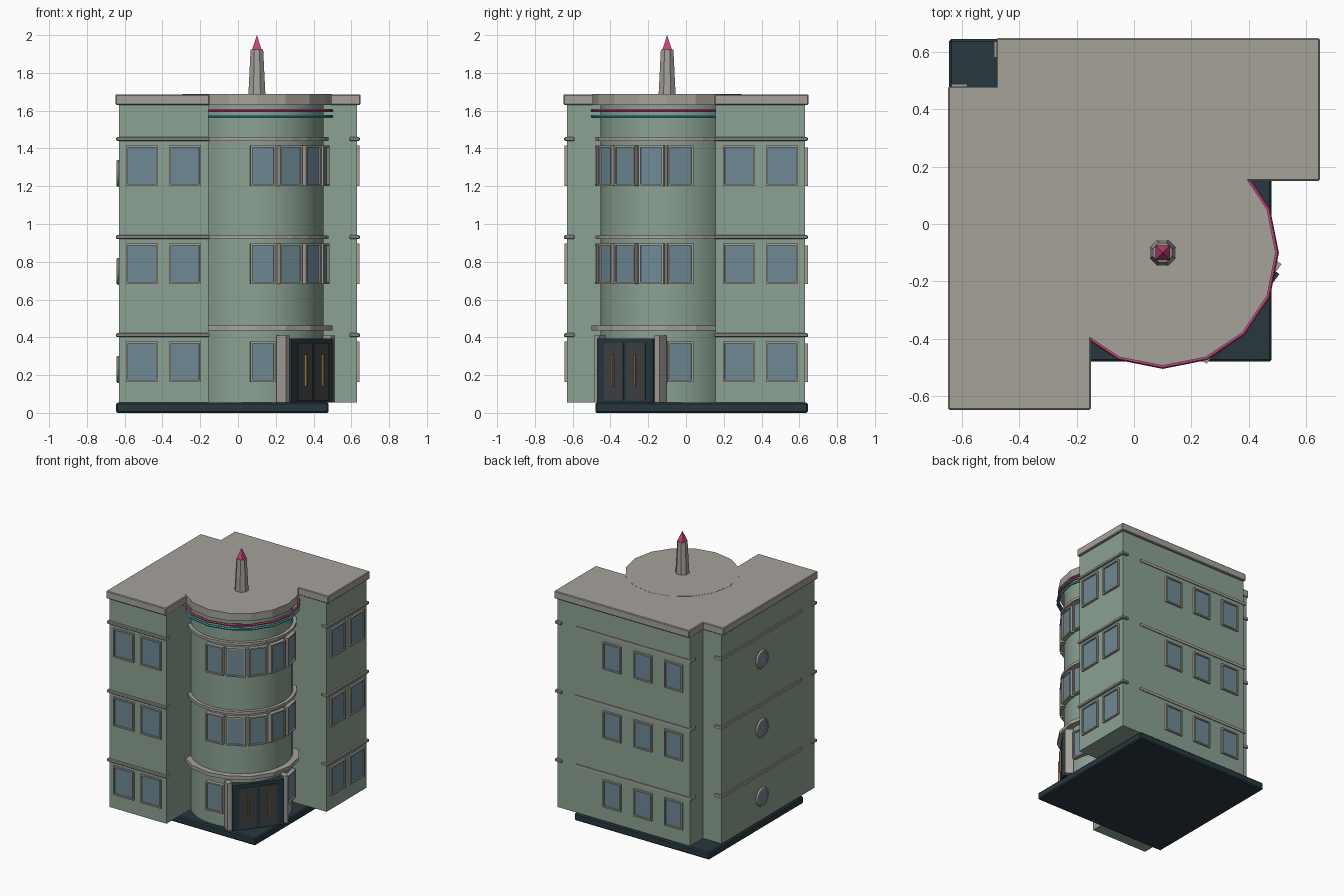
import bpy, bmesh
from math import radians, cos, sin, pi
from mathutils import Matrix, Vector

if "Cube" in bpy.data.objects:
    bpy.data.objects.remove(bpy.data.objects["Cube"])


def mat(name, rgb):
    m = bpy.data.materials.new(name)
    m.diffuse_color = (*rgb, 1)
    m.use_nodes = True
    m.node_tree.nodes["Principled BSDF"].inputs["Base Color"].default_value = m.diffuse_color
    return m


GREEN = mat("wall_green", (.26, .36, .29))
STONE = mat("trim_stone", (.38, .36, .33))
GLASS = mat("window_glass", (.16, .25, .30))
DARK = mat("dark_slate", (.02, .04, .05))
LEAF = mat("door_leaf", (.05, .055, .06))
GOLD = mat("handle_gold", (.35, .22, .07))
PINK = mat("neon_pink", (.55, .06, .20))
TEAL = mat("neon_teal", (.04, .40, .40))

FLOORS = [0, .519, 1.038]
CX, CY = .1, -.1          # tower centre
DOOR = radians(-37)       # direction the entrance faces


def finish(bm, name, mats, smooth=False):
    me = bpy.data.meshes.new(name)
    bm.normal_update()
    bm.to_mesh(me)
    bm.free()
    for m in mats:
        me.materials.append(m)
    ob = bpy.data.objects.new(name, me)
    bpy.context.collection.objects.link(ob)
    if smooth:
        bpy.ops.object.select_all(action='DESELECT')
        ob.select_set(True)
        bpy.context.view_layer.objects.active = ob
        bpy.ops.object.shade_smooth_by_angle(angle=radians(30))
    return ob


def bevel(ob, width):
    b = ob.modifiers.new("bevel", 'BEVEL')
    b.width, b.segments = width, 1


def box(name, lo, hi, m, bev=0):
    lo, hi = Vector(lo), Vector(hi)
    bm = bmesh.new()
    bmesh.ops.create_cube(bm, size=1, matrix=Matrix.Translation((lo + hi) / 2)
                          @ Matrix.Diagonal((*(hi - lo), 1)))
    ob = finish(bm, name, [m])
    if bev:
        bevel(ob, bev)
    return ob


def twin_box(name, lo, hi, m, bev=0):
    # the plan is symmetric about the diagonal: (x, y) -> (-y, -x)
    box(name + "_left", lo, hi, m, bev)
    box(name + "_back", (-hi[1], -hi[0], lo[2]), (-lo[1], -lo[0], hi[2]), m, bev)


def cone(name, r1, r2, z0, z1, sides, m, x=CX, y=CY, turn=0., smooth=False):
    bm = bmesh.new()
    bmesh.ops.create_cone(bm, cap_ends=True, segments=sides, radius1=r1, radius2=r2, depth=z1 - z0,
                          matrix=Matrix.Translation((x, y, (z0 + z1) / 2)) @ Matrix.Rotation(turn, 4, 'Z'))
    return finish(bm, name, [m], smooth)


def ring(name, major, minor, sides, tube, m, matrix):
    bm = bmesh.new()
    loops = []
    for i in range(sides):
        a = 2 * pi * i / sides
        loops.append([bm.verts.new(matrix @ Vector((
            (major + minor * cos(t)) * cos(a), (major + minor * cos(t)) * sin(a), minor * sin(t))))
            for t in [2 * pi * k / tube for k in range(tube)]])
    for i in range(sides):
        p, q = loops[i], loops[(i + 1) % sides]
        for k in range(tube):
            n = (k + 1) % tube
            bm.faces.new((p[k], q[k], q[n], p[n]))
    return finish(bm, name, [m], True)


def facing_box(name, x, y, ang, r, t, z0, z1, depth, width, m):
    # box whose outer face lies r away from (x, y) in direction ang, shifted sideways by t
    ob = box(name, (r - depth, t - width / 2, z0), (r, t + width / 2, z1), m)
    ob.matrix_world = Matrix.Translation((x, y, 0)) @ Matrix.Rotation(ang, 4, 'Z')
    return ob


def window(name, x, y, ang, r, t, z0, w, h=.215):
    # frame with recessed pane
    ob = facing_box(name, x, y, ang, r, t, z0, z0 + h, .05, w, STONE)
    ob.data.materials.append(GLASS)
    bm = bmesh.new()
    bm.from_mesh(ob.data)
    bm.normal_update()
    pane = max(bm.faces, key=lambda f: f.normal.x)
    bmesh.ops.inset_region(bm, faces=[pane], thickness=.014)
    ext = bmesh.ops.inset_region(bm, faces=[pane], thickness=.001, depth=-.009)
    pane.material_index = 1
    bm.to_mesh(ob.data)
    bm.free()


# base, wings and roof slabs
box("base", (-.645, -.48, 0), (.48, .645, .055), DARK, .008)
twin_box("wing", (-.63, -.63, .055), (-.155, .475, 1.64), GREEN)
twin_box("roof_slab", (-.648, -.648, 1.63), (-.15, .48, 1.686), STONE, .005)

# round corner tower
cone("tower_wall", .352, .352, .055, 1.64, 32, GREEN, smooth=True)
cone("tower_roof", .394, .394, 1.63, 1.687, 16, STONE)
for z, m, n in ((1.60, PINK, "pink"), (1.57, TEAL, "teal")):
    ring("neon_band_" + n, .396, .009, 16, 6, m, Matrix.Translation((CX, CY, z)))
cone("canopy", .4, .4, .435, .462, 16, STONE)
for z in (.93, 1.45):
    cone("tower_ledge", .378, .378, z - .01, z + .01, 24, STONE)

# roof spire
cone("spire", .049, .036, 1.68, 1.925, 8, STONE, turn=pi / 8)
cone("spire_tip", .035, 0, 1.925, 2.0, 4, PINK, turn=pi / 4)

for f, dz in enumerate(FLOORS):
    zl = .402 + dz
    # ledges: street fronts (deep) and rear faces (nearly flush)
    box("front_ledge", (-.645, -.645, zl), (-.15, -.59, zl + .02), STONE, .004)
    box("right_ledge", (.59, .15, zl), (.645, .645, zl + .02), STONE, .004)
    twin_box("rear_ledge", (-.637, -.475, zl), (-.58, .488, zl + .02), STONE)
    z0 = .163 + dz
    # wing windows on the two street fronts
    for c in (-.508, -.28):
        window("front_window", 0, 0, -pi / 2, .644, c, z0, .17)
        window("right_window", 0, 0, 0, .644, -c, z0, .17)
    # rear windows
    for c in (-.342, -.086, .17):
        window("back_window", 0, 0, pi / 2, .645, -c, z0, .15, .205)
    # portholes on the left wall
    M = Matrix.Translation((-.634, 0, .23 + dz)) @ Matrix.Rotation(-pi / 2, 4, 'Y')
    ring("porthole_frame", .06, .012, 16, 6, STONE, M)
    bm = bmesh.new()
    bmesh.ops.create_cone(bm, cap_ends=True, segments=16, radius1=.06, radius2=.06, depth=.016, matrix=M)
    finish(bm, "porthole_glass", [GLASS])
    # curved row of tower windows; the door replaces the middle three at street level
    for i in range(5):
        if f or i in (0, 4):
            window("tower_window", CX, CY, radians(-85 + 24 * i), .378, 0, z0, .135)

# entrance
facing_box("door_surround", CX, CY, DOOR, .37, 0, .055, .395, .09, .37, DARK)
for s in (-1, 1):
    facing_box("door_post", CX, CY, DOOR, .355, s * .2, .055, .41, .06, .034, STONE)
    facing_box("door_leaf", CX, CY, DOOR, .376, s * .073, .065, .37, .02, .125, LEAF)
    facing_box("door_handle", CX, CY, DOOR, .388, s * .073, .14, .31, .02, .01, GOLD)
